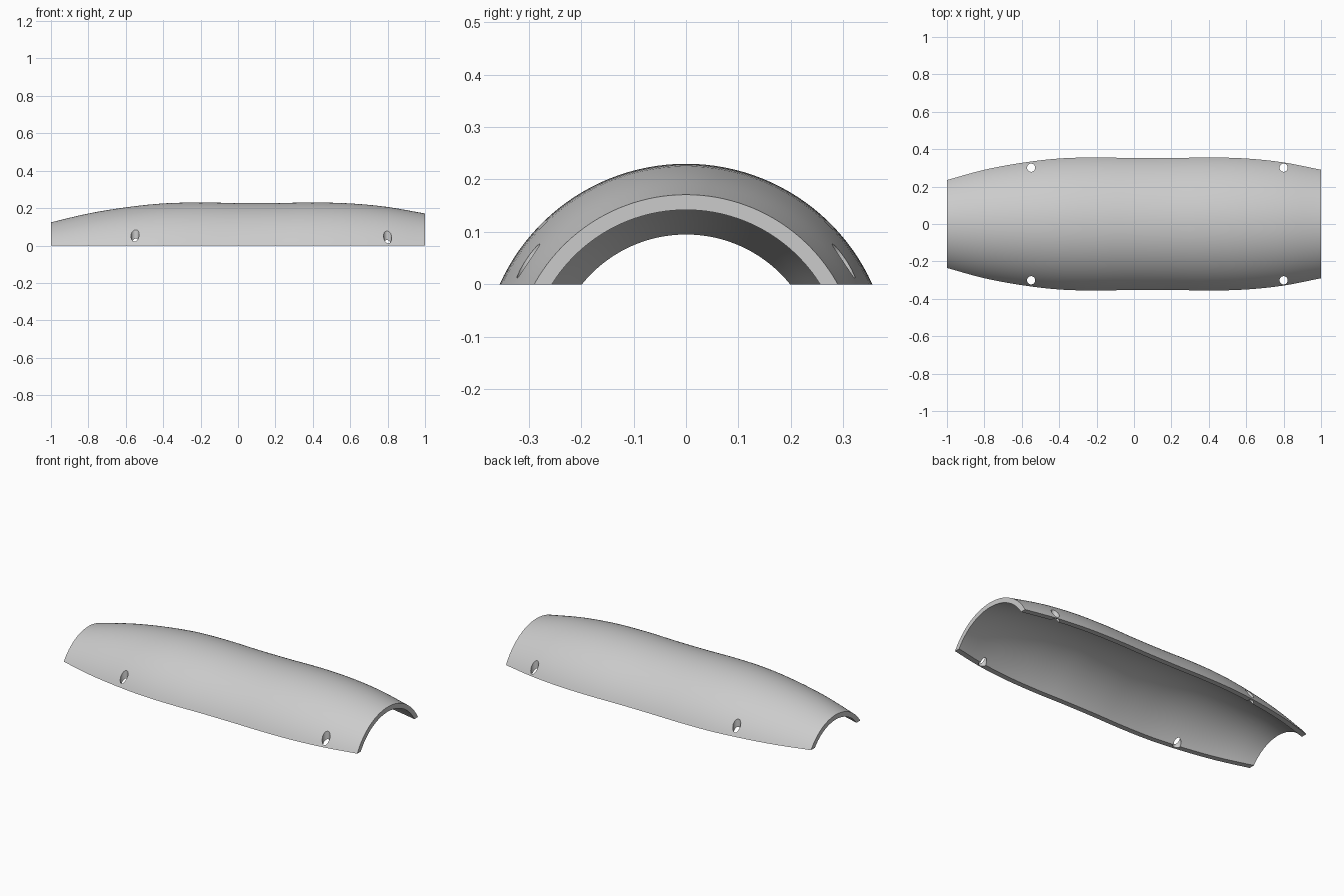
import bpy
import bmesh
from math import asin, cos, sin, pi, radians

if "Cube" in bpy.data.objects:
    bpy.data.objects.remove(bpy.data.objects["Cube"], do_unlink=True)

AXIS_Z = -0.16      # axis of revolution, below the cut plane
WALL = 0.029        # shell thickness
SEGMENTS = 48
STEPS = 4           # rings between profile points
# Outer radius at equal steps along the length
RADII = [0.284, 0.331, 0.364, 0.385, 0.39, 0.387,
         0.387, 0.39, 0.385, 0.366, 0.331]

grey = bpy.data.materials.new("plain grey")
grey.use_nodes = True
colour = (0.6, 0.6, 0.6, 1)
grey.diffuse_color = colour
grey.node_tree.nodes["Principled BSDF"].inputs["Base Color"].default_value = colour


def smooth_radius(t):
    """Curve through the profile radii, t measured in profile points."""
    last = len(RADII) - 1
    i = min(int(t), last - 1)
    f = t - i
    b, c = RADII[i], RADII[i + 1]
    a = RADII[i - 1] if i > 0 else 2 * b - c
    d = RADII[i + 2] if i + 2 <= last else 2 * c - b
    return b + 0.5 * f * (c - a + f * (2*a - 5*b + 4*c - d + f * (3*(b - c) + d - a)))


def arc(bm, x, radius):
    """Arc around the axis, trimmed where it meets the ground."""
    start = asin(-AXIS_Z / radius)
    angles = [start + (pi - 2 * start) * i / SEGMENTS for i in range(SEGMENTS + 1)]
    return [bm.verts.new((x, radius * cos(a), AXIS_Z + radius * sin(a))) for a in angles]


def make_object(name, bm):
    bmesh.ops.recalc_face_normals(bm, faces=bm.faces)
    mesh = bpy.data.meshes.new(name)
    bm.to_mesh(mesh)
    bm.free()
    mesh.materials.append(grey)
    obj = bpy.data.objects.new(name, mesh)
    bpy.context.collection.objects.link(obj)
    return obj


# Curved shell: each ring is a closed loop of outer arc and returning inner arc
bm = bmesh.new()
rings = []
count = (len(RADII) - 1) * STEPS
for k in range(count + 1):
    r = smooth_radius(k / STEPS)
    x = -1 + 2 * k / count
    rings.append(arc(bm, x, r) + arc(bm, x, r - WALL)[::-1])
size = len(rings[0])
for near, far in zip(rings, rings[1:]):
    for i in range(size):
        j = (i + 1) % size
        bm.faces.new((near[i], near[j], far[j], far[i]))
for ring in (rings[0], rings[-1]):
    for i in range(SEGMENTS):
        bm.faces.new((ring[i], ring[i + 1], ring[size - 2 - i], ring[size - 1 - i]))
shell = make_object("curved_shell", bm)

# Vertical screw holes near the lower edges
bm = bmesh.new()
for x in (-0.55, 0.8):
    for side in (-1, 1):
        made = bmesh.ops.create_cone(bm, cap_ends=True, segments=32,
                                     radius1=0.022, radius2=0.022, depth=0.6)
        bmesh.ops.translate(bm, verts=made["verts"], vec=(x, side * 0.301, 0))
cutter = make_object("hole_cutter", bm)

cut = shell.modifiers.new("screw holes", "BOOLEAN")
cut.operation = "DIFFERENCE"
cut.solver = "EXACT"
cut.object = cutter
bpy.ops.object.select_all(action="DESELECT")
shell.select_set(True)
bpy.context.view_layer.objects.active = shell
bpy.ops.object.modifier_apply(modifier=cut.name)
bpy.data.objects.remove(cutter, do_unlink=True)
bpy.ops.object.shade_smooth_by_angle(angle=radians(30))
